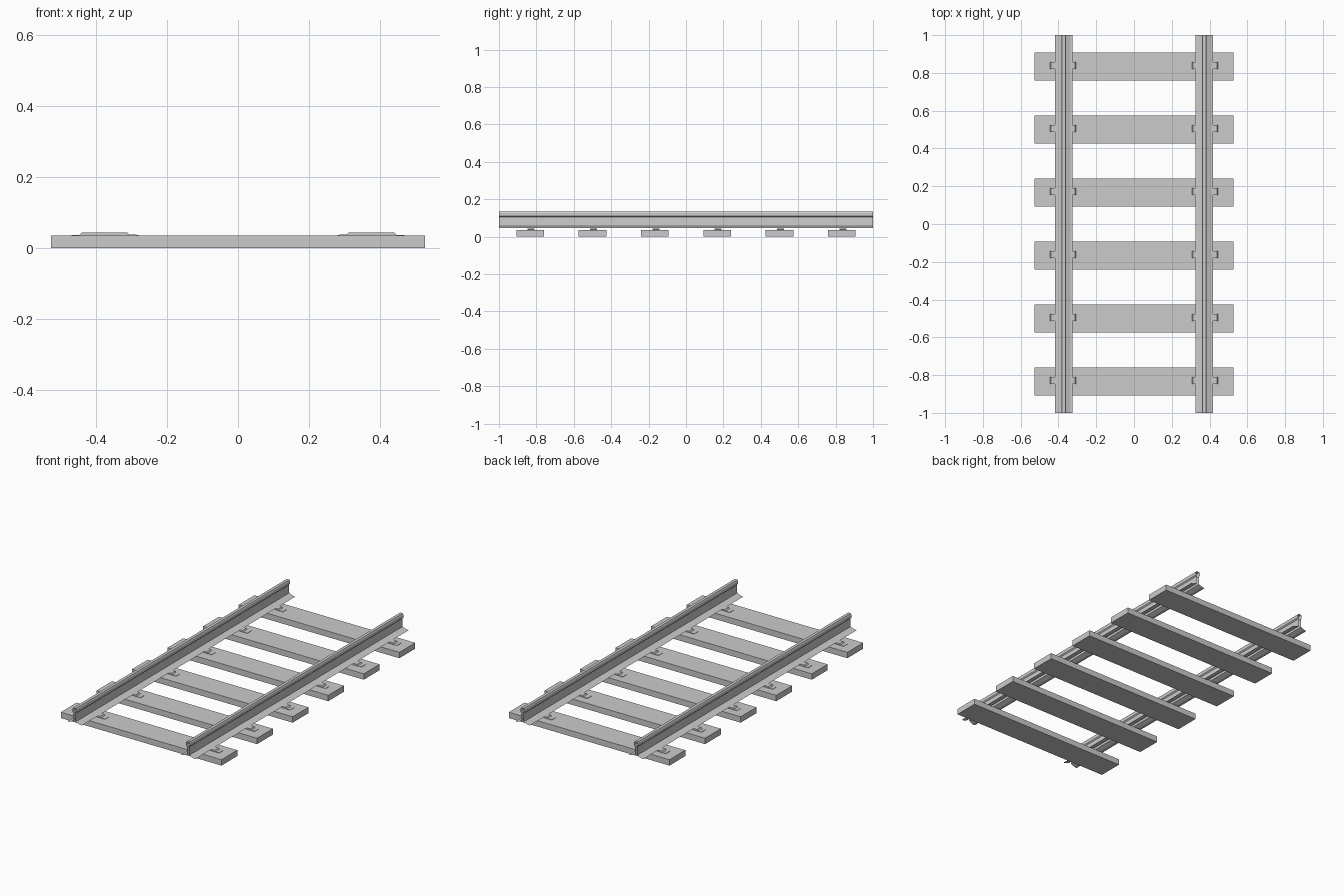
import bpy, bmesh

if "Cube" in bpy.data.objects:
    bpy.data.objects.remove(bpy.data.objects["Cube"])

# one plain grey for everything
grey = bpy.data.materials.new("plain_grey")
grey.diffuse_color = (0.6, 0.6, 0.6, 1)
grey.use_nodes = True
grey.node_tree.nodes["Principled BSDF"].inputs["Base Color"].default_value = grey.diffuse_color


def extrude_profile(name, profile, y0, y1, capped):
    """Sweep an (x, z) profile along y; capped profiles are closed solids."""
    bm = bmesh.new()
    front = [bm.verts.new((x, y0, z)) for x, z in profile]
    back = [bm.verts.new((x, y1, z)) for x, z in profile]
    n = len(profile)
    for i in range(n if capped else n - 1):
        j = (i + 1) % n
        bm.faces.new((front[i], front[j], back[j], back[i]))
    if capped:
        bm.faces.new(front)
        bm.faces.new(back[::-1])
        bmesh.ops.recalc_face_normals(bm, faces=bm.faces)
    mesh = bpy.data.meshes.new(name)
    bm.to_mesh(mesh)
    bm.free()
    mesh.materials.append(grey)
    obj = bpy.data.objects.new(name, mesh)
    bpy.context.collection.objects.link(obj)
    return obj


RAIL_X = 0.372
SLEEPER_Y = [-1 + (i + 0.5) / 3 for i in range(6)]

# rail cross-section: foot, web and rounded head, open at the ends and underneath
half = [(0.047, 0.045), (0.032, 0.047), (0.008, 0.057), (0.007, 0.105),
        (0.013, 0.111), (0.013, 0.127), (0.009, 0.135)]
rail_profile = half + [(-x, z) for x, z in reversed(half)]

# clip plate cross-section: low raised middle with thin ends
clip_profile = [(-0.096, 0.034), (-0.096, 0.037), (-0.074, 0.037), (-0.068, 0.044),
                (0.060, 0.044), (0.066, 0.038), (0.092, 0.037), (0.092, 0.034)]

for side, sign in (("left", -1), ("right", 1)):
    # rails, outward normals (profile runs right to left)
    rail = [(x + sign * RAIL_X, z) for x, z in rail_profile]
    extrude_profile(f"rail_{side}", rail, -1, 1, False).data.flip_normals()
    # clips under the rails, mirrored on the right
    clip = [(sign * (RAIL_X - x), z) for x, z in clip_profile]
    for i, y in enumerate(SLEEPER_Y):
        extrude_profile(f"rail_clip_{side}_{i + 1}", clip, y - 0.013, y + 0.024, True)

# sleepers
sleeper = [(-0.527, 0), (0.527, 0), (0.527, 0.035), (-0.527, 0.035)]
for i, y in enumerate(SLEEPER_Y):
    extrude_profile(f"sleeper_{i + 1}", sleeper, y - 0.074, y + 0.074, True)

# make sure rail normals point up and out
for side in ("left", "right"):
    mesh = bpy.data.objects[f"rail_{side}"].data
    mesh.update()
    if max(mesh.polygons, key=lambda p: p.center.z).normal.z < 0:
        mesh.flip_normals()
